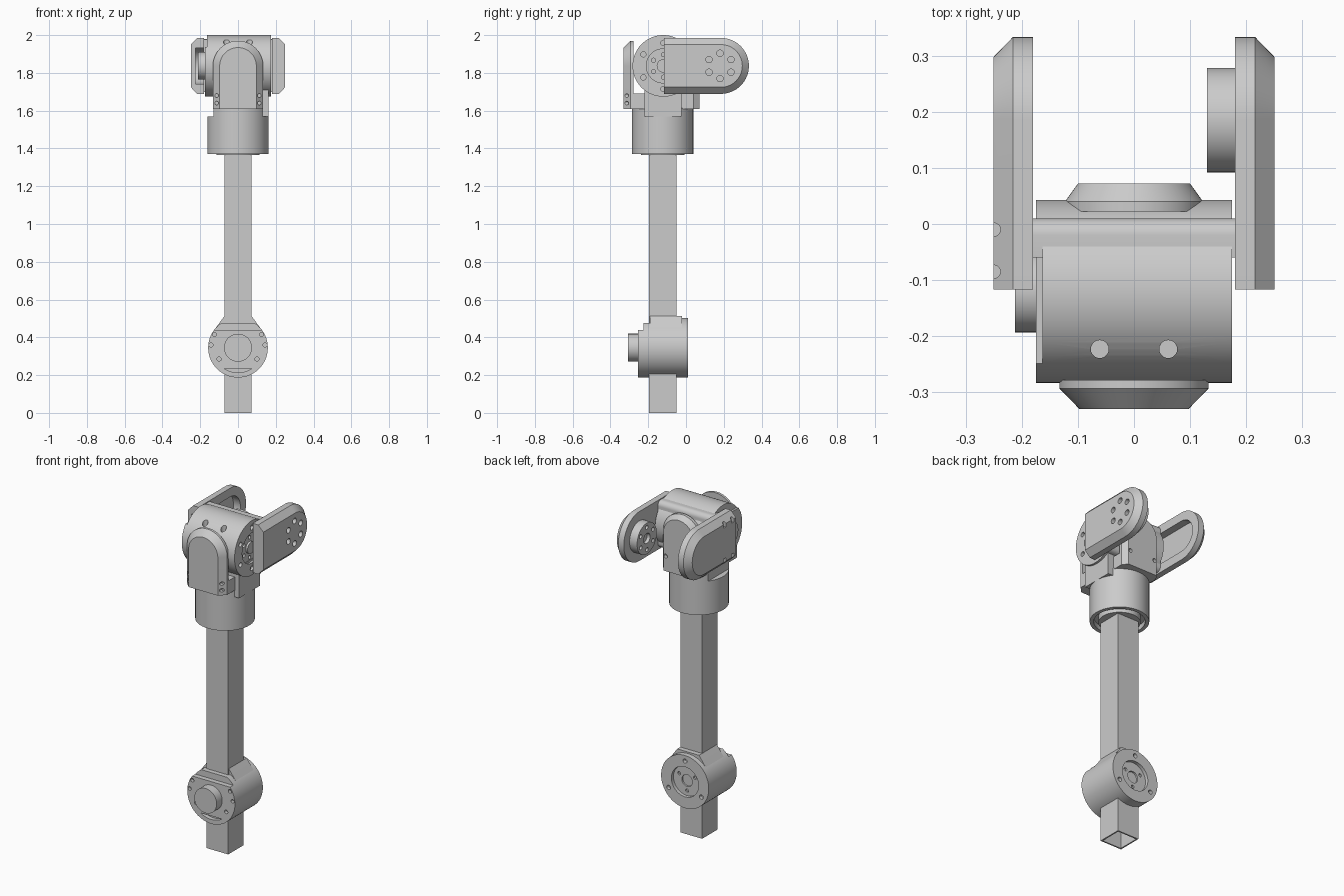
import bpy, bmesh
from math import sin, cos, pi, radians

if "Cube" in bpy.data.objects:
    bpy.data.objects.remove(bpy.data.objects["Cube"])

AXES = {'x': lambda u, v, w: (w, u, v),
        'y': lambda u, v, w: (u, w, v),
        'z': lambda u, v, w: (u, v, w)}


def arc(c, r, a0=0, a1=360, n=64):
    full = abs(a1 - a0) == 360
    k = n if full else n + 1
    return [(c[0] + r * cos(radians(a0 + (a1 - a0) * i / n)),
             c[1] + r * sin(radians(a0 + (a1 - a0) * i / n))) for i in range(k)]


def rect(u0, u1, v0, v1):
    return [(u0, v0), (u1, v0), (u1, v1), (u0, v1)]


def ring_of(c, pos_r, hole_r, count, start=90):
    return [arc(p, hole_r, n=16) for p in arc(c, pos_r, start, start + 360, count)]


def loft(name, axis, *solids):
    """Each solid is a list of (profile, offset) sections along the axis."""
    bm = bmesh.new()
    for sections in solids:
        rings = [[bm.verts.new(AXES[axis](u, v, w)) for u, v in pts] for pts, w in sections]
        for a, b in zip(rings, rings[1:]):
            for i in range(len(a)):
                j = (i + 1) % len(a)
                bm.faces.new((a[i], a[j], b[j], b[i]))
        bm.faces.new(rings[0])
        bm.faces.new(rings[-1])
    bmesh.ops.recalc_face_normals(bm, faces=bm.faces[:])
    me = bpy.data.meshes.new(name)
    bm.to_mesh(me)
    bm.free()
    ob = bpy.data.objects.new(name, me)
    bpy.context.collection.objects.link(ob)
    return ob


def prism(name, axis, pts, a, b):
    return loft(name, axis, [(pts, a), (pts, b)])


def cut(ob, axis, a, b, *profiles):
    cutter = loft("cutter", axis, *[[(p, a), (p, b)] for p in profiles])
    cutter.hide_render = True
    mod = ob.modifiers.new("cut", 'BOOLEAN')
    mod.operation, mod.solver, mod.object = 'DIFFERENCE', 'EXACT', cutter
    bpy.context.view_layer.update()
    dg = bpy.context.evaluated_depsgraph_get()
    me = bpy.data.meshes.new_from_object(ob.evaluated_get(dg))
    ob.modifiers.clear()
    ob.data = me
    bpy.data.objects.remove(cutter)


CY = -0.123          # centre line of the arm in y
EZ, ER = 0.345, 0.158  # elbow centre height and radius
WZ, WR = 1.837, 0.163  # wrist centre height and radius

# square tubes, the lower one open at the bottom
sq = rect(-0.0725, 0.0725, CY - 0.0735, CY + 0.0735)
prism("upper_tube", 'z', sq, 0.42, 1.42)
lower = prism("lower_tube", 'z', sq, 0, 0.26)
cut(lower, 'z', -0.1, 0.24, rect(-0.064, 0.064, CY - 0.065, CY + 0.065))

# elbow housing: round drum with a teardrop middle
e = (0, EZ)
drum = prism("elbow_drum", 'y', arc(e, ER), -0.255, 0.01)
cut(drum, 'y', -0.3, -0.225, rect(-0.2, 0.2, 0.44, 0.6))
cut(drum, 'y', -0.3, -0.19, rect(-0.2, 0.2, 0.477, 0.6))
cut(drum, 'y', -0.3, -0.23, arc(e, 0.132, 237, 303, 20))
cut(drum, 'y', -0.3, -0.235, *[arc((s * x, z), 0.011, n=16)
                               for s in (-1, 1) for x, z in ((0.125, 0.415), (0.143, 0.36), (0.1, 0.285))])
cut(drum, 'y', -0.01, 0.05, arc(e, 0.09))
cut(drum, 'y', -0.012, 0.05, *ring_of(e, 0.125, 0.013, 3))
cut(drum, 'y', -0.03, 0.05, arc(e, 0.035, n=32), *ring_of(e, 0.06, 0.01, 3, 30))
prism("elbow_neck", 'y', arc(e, ER - 0.001, 142, 398, 56) + [(0.0725, 0.512), (-0.0725, 0.512)], -0.19, -0.02)
prism("elbow_boss", 'y', arc(e, 0.074), -0.308, -0.25)
prism("elbow_boss_collar", 'y', arc(e, 0.073, 0, 180, 32), -0.275, -0.25)

# shoulder drum around the top of the tube
c = (0, CY)
shoulder = prism("shoulder_drum", 'z', arc(c, 0.162), 1.37, 1.615)
cut(shoulder, 'z', 1.57, 1.7, rect(-0.3, -0.13, -0.4, 0.2))
cut(shoulder, 'z', 1.3, 1.40, arc(c, 0.14))
prism("shoulder_bearing", 'z', arc(c, 0.115), 1.364, 1.41)
prism("shoulder_block", 'z', rect(-0.13, 0.162, -0.22, -0.025), 1.57, 1.76)


# yoke plates with chamfered faces, front and back
def arch(r, bottom=1.61):
    return arc((0, WZ), r, 0, 180, 32) + [(-r, bottom), (r, bottom)]


front = loft("front_yoke_plate", 'y', [(arch(0.097), -0.33), (arch(0.133), -0.293), (arch(0.133), -0.278)])
cut(front, 'y', -0.4, -0.30, *[arc((s * 0.113, z), 0.01, n=16) for s in (-1, 1) for z in (1.64, 1.68)])
back = loft("back_yoke_plate", 'y', [(arch(0.1), 0.072), (arch(0.123), 0.04), (arch(0.123), 0.022)])
cut(back, 'y', 0.05, 0.1, *[arc((s * 0.085, 1.70), 0.012, n=16) for s in (-1, 1)])
prism("front_yoke_foot", 'z', rect(-0.133, 0.133, -0.285, -0.215), 1.61, 1.69)
prism("back_yoke_foot", 'z', rect(-0.123, 0.123, -0.03, 0.04), 1.61, 1.69)

# wrist drum across the yoke
w = (-0.12, WZ)
wrist = prism("wrist_drum", 'x', arc(w, WR), -0.175, 0.175)
cut(wrist, 'x', -0.3, -0.163, rect(-0.4, 0.2, WZ + 0.1, 2.1))
cut(wrist, 'x', 0.16, 0.3, arc(w, 0.09))
cut(wrist, 'x', 0.155, 0.3, *ring_of(w, 0.122, 0.014, 6))
cut(wrist, 'x', 0.145, 0.3, *ring_of(w, 0.06, 0.011, 6))
cut(wrist, 'z', 1.935, 2.1, *[arc((s * 0.061, -0.223), 0.016, n=20) for s in (-1, 1)])
prism("wrist_boss", 'x', arc(w, 0.073), -0.212, -0.16)
prism("wrist_axle", 'x', arc(w, 0.035, n=32), 0.15, 0.172)

# crossbar joining the fork arms, rounded at its back edges
bar = [(-0.06, 1.70), (-0.06, 1.978)] + arc((-0.02, 1.95), 0.03, 90, 0, 8) + arc((-0.02, 1.728), 0.03, 0, -90, 8)
prism("fork_crossbar", 'x', bar, -0.182, 0.182)


# fork arms with rounded tips and chamfered outer rims
def arm_outline(r, end=-0.117):
    return arc((0.185, WZ), r, -90, 90, 32) + [(end, WZ + r), (end, WZ - r)]


arms = {}
for side, s in (("left", -1), ("right", 1)):
    arms[side] = loft(side + "_fork_arm", 'x', [(arm_outline(0.148), s * 0.18), (arm_outline(0.148), s * 0.216),
                                                (arm_outline(0.113), s * 0.25)])
cut(arms["left"], 'x', -0.226, -0.1, arm_outline(0.095, -0.2))
for z0, z1 in ((1.93, 2.1), (1.6, 1.744)):
    cut(arms["left"], 'z', z0, z1, *[arc((-0.25, y), 0.012, n=16) for y in (-0.01, -0.085)])
tip = (0.18, WZ)
cut(arms["right"], 'x', 0.21, 0.3, *ring_of(tip, 0.067, 0.017, 6))

# round mounting disc inside the right arm
disc = prism("tip_disc", 'x', arc((0.185, WZ), 0.093), 0.13, 0.185)
cut(disc, 'x', 0.1, 0.15, arc((0.185, WZ), 0.03, n=32), *ring_of((0.185, WZ), 0.067, 0.012, 6))

# smooth the round walls, keep the edges sharp
for ob in bpy.data.objects:
    ob.select_set(True)
bpy.context.view_layer.objects.active = drum
bpy.ops.object.shade_smooth_by_angle(angle=radians(30))
